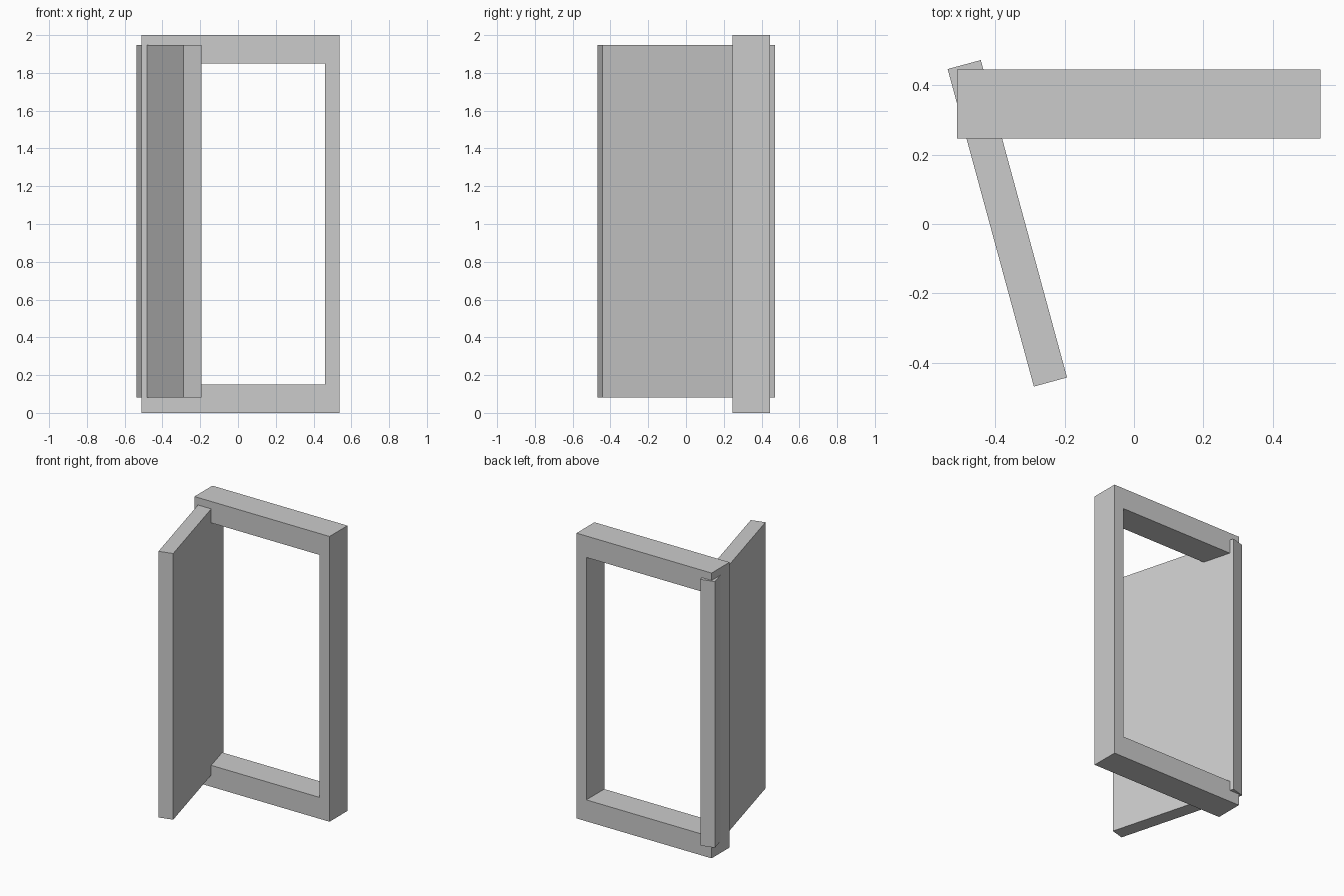
import bpy
import bmesh
from math import radians
from mathutils import Matrix

if "Cube" in bpy.data.objects:
    bpy.data.objects.remove(bpy.data.objects["Cube"])


def mesh_object(name, bm):
    mesh = bpy.data.meshes.new(name)
    bm.to_mesh(mesh)
    bm.free()
    obj = bpy.data.objects.new(name, mesh)
    bpy.context.collection.objects.link(obj)
    return obj


# Door frame: outer and inner rectangles bridged front to back
X0, X1, Y0, Y1, HEIGHT = -0.51, 0.5375, 0.246, 0.445, 2.0
POST, RAIL = 0.076, 0.15


def loop(bm, y, dx, dz):
    corners = [(X0 + dx, dz), (X1 - dx, dz), (X1 - dx, HEIGHT - dz), (X0 + dx, HEIGHT - dz)]
    return [bm.verts.new((x, y, z)) for x, z in corners]


bm = bmesh.new()
loops = [loop(bm, Y0, 0, 0), loop(bm, Y1, 0, 0),
         loop(bm, Y1, POST, RAIL), loop(bm, Y0, POST, RAIL)]
for k in range(4):
    a, b = loops[k], loops[(k + 1) % 4]
    for i in range(4):
        j = (i + 1) % 4
        bm.faces.new((a[i], a[j], b[j], b[i]))
bmesh.ops.recalc_face_normals(bm, faces=bm.faces)
mesh_object("door_frame", bm)

# Open door panel, swung around the left post
DOOR_BOTTOM, DOOR_TOP = 0.082, 1.948
bm = bmesh.new()
bmesh.ops.create_cube(bm, size=1.0, matrix=Matrix.Diagonal((0.099, 0.948, DOOR_TOP - DOOR_BOTTOM, 1)))
door = mesh_object("door_panel", bm)
door.location = (-0.365, 0.002, (DOOR_BOTTOM + DOOR_TOP) / 2)
door.rotation_euler.z = radians(15.2)
